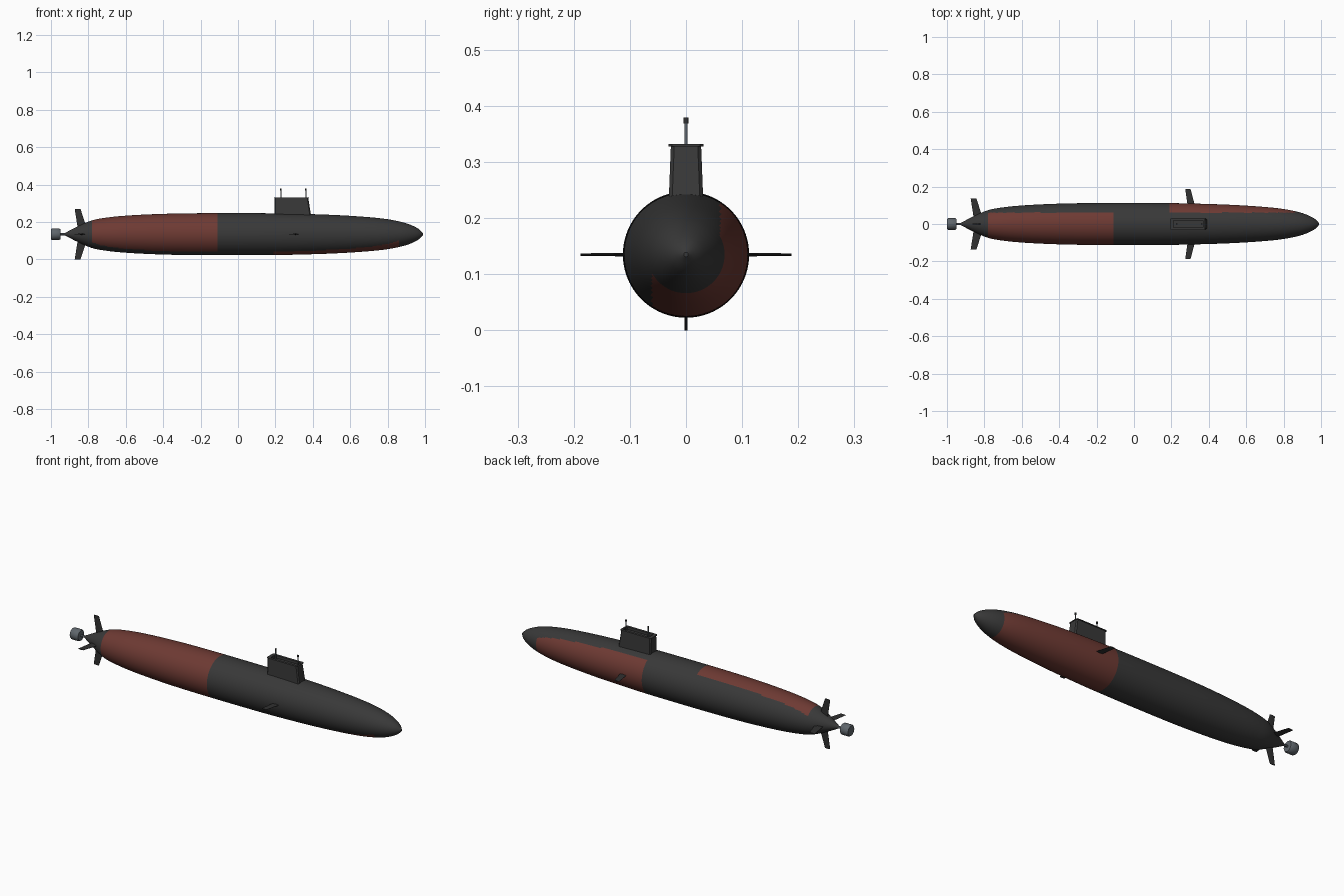
import bpy, bmesh, math
from mathutils import Vector

if "Cube" in bpy.data.objects:
    bpy.data.objects.remove(bpy.data.objects["Cube"])

AXIS = 0.135  # height of the hull centre line


def material(name, rgb):
    m = bpy.data.materials.new(name)
    m.diffuse_color = (*rgb, 1)
    m.use_nodes = True
    m.node_tree.nodes["Principled BSDF"].inputs["Base Color"].default_value = m.diffuse_color
    return m


BLACK = material("hull black", (0.04, 0.04, 0.04))
RED = material("red oxide", (0.155, 0.042, 0.033))
DARK = material("fin black", (0.03, 0.03, 0.03))
GREY = material("steel grey", (0.115, 0.133, 0.15))


def finish(bm, name, mats, angle=30):
    bmesh.ops.recalc_face_normals(bm, faces=bm.faces)
    me = bpy.data.meshes.new(name)
    bm.to_mesh(me)
    bm.free()
    ob = bpy.data.objects.new(name, me)
    bpy.context.collection.objects.link(ob)
    for m in mats:
        me.materials.append(m)
    bpy.ops.object.select_all(action='DESELECT')
    ob.select_set(True)
    bpy.context.view_layer.objects.active = ob
    bpy.ops.object.shade_smooth_by_angle(angle=math.radians(angle))
    return ob


def loft(bm, loops):
    """Skin a list of equal-sized point loops and cap both ends."""
    rings = [[bm.verts.new(p) for p in loop] for loop in loops]
    n = len(rings[0])
    for a, b in zip(rings, rings[1:]):
        for i in range(n):
            j = (i + 1) % n
            bm.faces.new((a[i], a[j], b[j], b[i]))
    bm.faces.new(rings[0])
    bm.faces.new(rings[-1])


def lathe_x(bm, profile, z, n):
    """Turn (x, radius) points around the x direction."""
    loft(bm, [[(x, r * math.cos(k * math.tau / n), z + r * math.sin(k * math.tau / n))
               for k in range(n)] for x, r in profile])


# hull: smooth curve through a few profile points
PROFILE = [(-0.93, 0.004), (-0.86, 0.040), (-0.78, 0.074), (-0.70, 0.089), (-0.60, 0.099),
           (-0.45, 0.107), (-0.30, 0.111), (-0.10, 0.1125), (0.20, 0.1115), (0.40, 0.107),
           (0.55, 0.101), (0.70, 0.091), (0.80, 0.080), (0.88, 0.064), (0.93, 0.047),
           (0.97, 0.025), (0.99, 0.004)]


def hull_radius(x):
    P = PROFILE
    i = max(k for k in range(len(P) - 1) if P[k][0] <= x + 1e-9 or k == 0)

    def slope(k):
        a, b = P[max(k - 1, 0)], P[min(k + 1, len(P) - 1)]
        return (b[1] - a[1]) / (b[0] - a[0])
    (x0, r0), (x1, r1) = P[i], P[i + 1]
    h = x1 - x0
    t = (x - x0) / h
    return ((2*t**3 - 3*t*t + 1) * r0 + (t**3 - 2*t*t + t) * h * slope(i)
            + (3*t*t - 2*t**3) * r1 + (t**3 - t*t) * h * slope(i + 1))


bm = bmesh.new()
lathe_x(bm, [(i / 100, hull_radius(i / 100)) for i in range(-93, 100)], AXIS, 96)
# two half-round red patches on opposite sides
for f in bm.faces:
    c = f.calc_center_median()
    back = c.y > (0.061 if c.z > AXIS else -0.061)
    if (-0.78 < c.x < -0.11 and not back) or (0.19 < c.x < 0.86 and back):
        f.material_index = 1
finish(bm, "hull", [BLACK, RED])


# sail with thin lip and sunken bridge
def sail_loop(x0, x1, w, z, c=0.006):
    return [(x0 + c, -w, z), (x1 - c, -w, z), (x1, -w + c, z), (x1, w - c, z),
            (x1 - c, w, z), (x0 + c, w, z), (x0, w - c, z), (x0, -w + c, z)]


bm = bmesh.new()
loft(bm, [sail_loop(0.195, 0.392, 0.031, 0.225), sail_loop(0.195, 0.376, 0.027, 0.328),
          sail_loop(0.192, 0.379, 0.031, 0.328), sail_loop(0.192, 0.379, 0.031, 0.332),
          sail_loop(0.210, 0.370, 0.018, 0.332, 0.003),
          sail_loop(0.210, 0.370, 0.018, 0.318, 0.003)])
finish(bm, "sail", [BLACK])


# fins: tapered blades, outline of (x, span) corners, turned about the hull axis
def fin(name, root, tip, angle, thick):
    (xa, xb, s0), (xc, xd, s1) = root, tip
    out = Vector((0, math.cos(angle), math.sin(angle)))
    side = Vector((0, -math.sin(angle), math.cos(angle)))
    base = Vector((0, 0, AXIS))

    def section(x0, x1, s, t):
        m = x0 + 0.6 * (x1 - x0)
        pts = [(x0, 0.15), (m, 1), (x1, 0.2), (x1, -0.2), (m, -1), (x0, -0.15)]
        return [base + out * s + side * (t * k / 2) + Vector((x, 0, 0)) for x, k in pts]
    b = bmesh.new()
    loft(b, [section(xa, xb, s0, thick), section(xc, xd, s1, thick * 0.6)])
    finish(b, name, [DARK])


for k, n in enumerate(("back", "top", "front", "bottom")):
    fin("stern_fin_" + n, (-0.855, -0.805, 0.02), (-0.873, -0.842, 0.135),
        k * math.pi / 2, 0.008)
for n, a in (("back", 0), ("front", math.pi)):
    fin("bow_plane_" + n, (0.288, 0.328, 0.09), (0.274, 0.302, 0.188), a, 0.007)

# propulsor drum and its shaft
bm = bmesh.new()
lathe_x(bm, [(-1.0, 0.027), (-0.994, 0.031), (-0.956, 0.031), (-0.95, 0.027)], AXIS, 20)
finish(bm, "propulsor", [GREY], 40)
bm = bmesh.new()
lathe_x(bm, [(-0.96, 0.006), (-0.91, 0.006)], AXIS, 12)
finish(bm, "propeller_shaft", [GREY])


# masts with dark heads
def post(name, x, z0, z1, r, mat):
    b = bmesh.new()
    loft(b, [[(x + r * math.cos(k * math.tau / 10), r * math.sin(k * math.tau / 10), z)
              for k in range(10)] for z in (z0, z1)])
    finish(b, name, [mat], 40)


for n, x in (("rear", 0.229), ("fore", 0.363)):
    post(n + "_mast", x, 0.315, 0.372, 0.003, GREY)
    post(n + "_mast_head", x, 0.369, 0.379, 0.0045, DARK)
